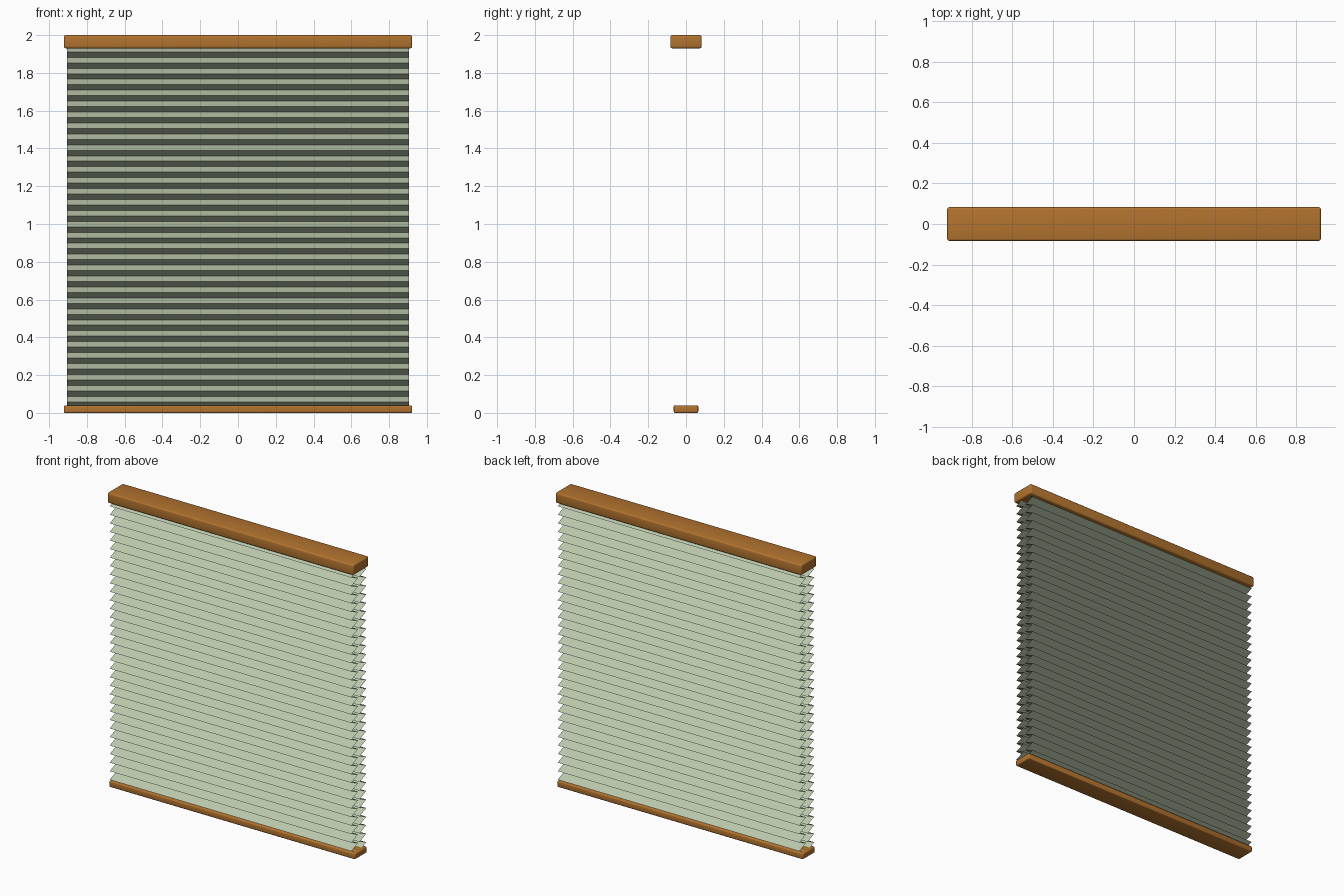
import bpy

if "Cube" in bpy.data.objects:
    bpy.data.objects.remove(bpy.data.objects["Cube"])

CELLS = 33
Z_TOP, Z_BOTTOM = 1.94, 0.03


def material(name, rgb):
    m = bpy.data.materials.new(name)
    m.diffuse_color = (*rgb, 1.0)
    m.use_nodes = True
    m.node_tree.nodes["Principled BSDF"].inputs["Base Color"].default_value = m.diffuse_color
    return m


wood = material("warm brown wood", (0.445, 0.171, 0.028))
cloth = material("sage green fabric", (0.515, 0.597, 0.429))


def rail(name, half_x, half_y, z0, z1, radius):
    bpy.ops.mesh.primitive_cube_add(size=1, location=(0, 0, (z0 + z1) / 2))
    ob = bpy.context.object
    ob.name = name
    ob.scale = (2 * half_x, 2 * half_y, z1 - z0)
    bpy.ops.object.transform_apply(location=False, rotation=False, scale=True)
    ob.data.materials.append(wood)
    bevel = ob.modifiers.new("rounded edges", 'BEVEL')
    bevel.width = radius
    bevel.segments = 3
    bpy.ops.object.shade_smooth()
    return ob


def pleated_sheet(name, side):
    # zigzag profile: valleys near the middle, ridges outward
    half = (Z_TOP - Z_BOTTOM) / (2 * CELLS)
    verts, faces = [], []
    for i in range(2 * CELLS + 1):
        y = side * (0.08 if i % 2 else 0.008)
        z = Z_TOP - i * half
        verts += [(-0.905, y, z), (0.905, y, z)]
        if i:
            a = 2 * i
            quad = (a - 2, a, a + 1, a - 1)
            faces.append(quad if side < 0 else quad[::-1])
    mesh = bpy.data.meshes.new(name)
    mesh.from_pydata(verts, [], faces)
    mesh.materials.append(cloth)
    ob = bpy.data.objects.new(name, mesh)
    bpy.context.collection.objects.link(ob)
    return ob


# wooden rails
rail("head_rail", 0.922, 0.083, 1.93, 2.0, 0.01)
rail("bottom_rail", 0.922, 0.065, 0.0, 0.04, 0.007)

# front and back pleats forming the honeycomb cells
pleated_sheet("front_pleats", -1)
pleated_sheet("back_pleats", 1)
